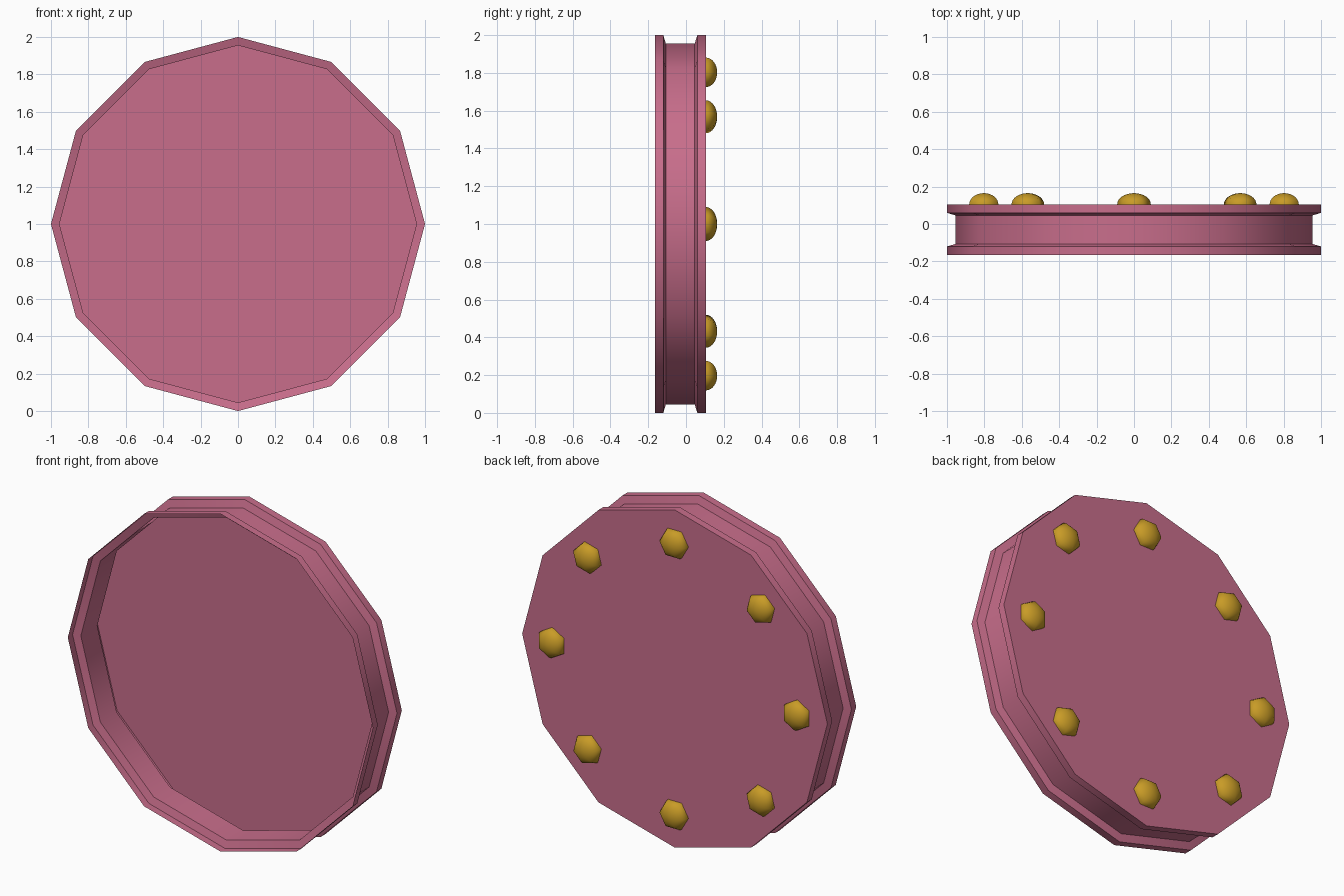
import bpy, bmesh, math
from mathutils import Matrix

if "Cube" in bpy.data.objects:
    bpy.data.objects.remove(bpy.data.objects["Cube"])

SIDES = 12      # rim facets
BOLTS = 8
BACK = 0.105    # y of the back plate


def paint(obj, name, color):
    mat = bpy.data.materials.new(name)
    mat.diffuse_color = color
    mat.use_nodes = True
    mat.node_tree.nodes["Principled BSDF"].inputs["Base Color"].default_value = mat.diffuse_color
    obj.data.materials.append(mat)


def finish(name, bm, mat, color, angle):
    bmesh.ops.recalc_face_normals(bm, faces=bm.faces)
    mesh = bpy.data.meshes.new(name)
    bm.to_mesh(mesh)
    bm.free()
    obj = bpy.data.objects.new(name, mesh)
    bpy.context.collection.objects.link(obj)
    paint(obj, mat, color)
    bpy.ops.object.select_all(action='DESELECT')
    obj.select_set(True)
    bpy.context.view_layer.objects.active = obj
    bpy.ops.object.shade_smooth_by_angle(angle=math.radians(angle))
    return obj


# Open-fronted grooved drum: thin shell lofted from (radius, y) profile
profile = [(1, BACK), (1, 0.06), (0.955, 0.046), (0.955, -0.107),
           (1, -0.12), (1, -0.165)]
bm = bmesh.new()
rings = []
for r, y in profile:
    rings.append([bm.verts.new((r * math.cos(2 * math.pi * i / SIDES), y,
                                1 + r * math.sin(2 * math.pi * i / SIDES)))
                  for i in range(SIDES)])
for a, b in zip(rings, rings[1:]):
    for i in range(SIDES):
        j = (i + 1) % SIDES
        bm.faces.new((a[i], a[j], b[j], b[i]))
back = bm.faces.new(rings[0])
bmesh.ops.recalc_face_normals(bm, faces=bm.faces)
# Make sure the shell faces outward
if back.normal.y < 0:
    bmesh.ops.reverse_faces(bm, faces=bm.faces)
mesh = bpy.data.meshes.new("drum_shell")
bm.to_mesh(mesh)
bm.free()
drum = bpy.data.objects.new("drum_shell", mesh)
bpy.context.collection.objects.link(drum)
paint(drum, "pink", (0.58, 0.155, 0.26, 1))
drum.select_set(True)
bpy.context.view_layer.objects.active = drum
bpy.ops.object.shade_smooth_by_angle(angle=math.radians(35))

# Ring of six-sided domed bolts on the back plate
bm = bmesh.new()
for k in range(BOLTS):
    a = 2 * math.pi * k / BOLTS
    place = (Matrix.Translation((0, BACK, 1)) @ Matrix.Rotation(-a, 4, 'Y')
             @ Matrix.Translation((0.803, 0, 0)) @ Matrix.Rotation(-math.pi / 2, 4, 'X')
             @ Matrix.Diagonal((0.09, 0.09, 0.06, 1)))
    bmesh.ops.create_uvsphere(bm, u_segments=6, v_segments=16, radius=1, matrix=place)
# Keep only the outer half of each dome
low = [v for v in bm.verts if v.co.y < BACK - 0.001]
bmesh.ops.delete(bm, geom=low, context='VERTS')
# Outward normals on the open domes
bm.normal_update()
flip = [f for f in bm.faces if f.normal.y < -0.01]
bmesh.ops.reverse_faces(bm, faces=flip)
finish("dome_bolts", bm, "gold", (0.58, 0.33, 0.02, 1), 65)
